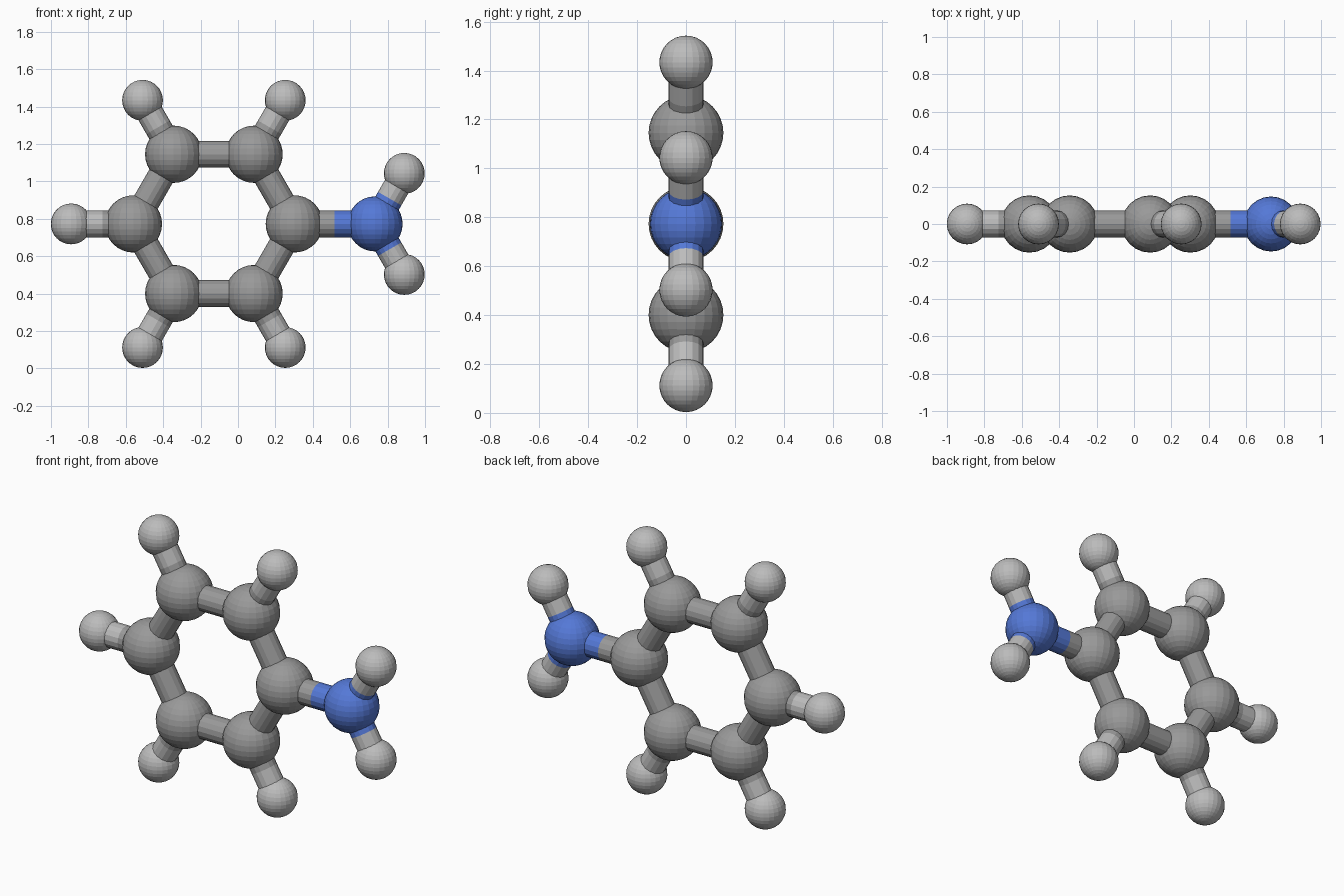
import bpy
from math import sin, cos, pi
from mathutils import Vector

if "Cube" in bpy.data.objects:
    bpy.data.objects.remove(bpy.data.objects["Cube"])


def material(name, rgb):
    m = bpy.data.materials.new(name)
    m.diffuse_color = (*rgb, 1)
    m.use_nodes = True
    m.node_tree.nodes["Principled BSDF"].inputs["Base Color"].default_value = m.diffuse_color
    return m


DARK = material("dark_grey", (0.32, 0.32, 0.32))
LIGHT = material("light_grey", (0.5, 0.5, 0.5))
BLUE = material("blue", (0.09, 0.19, 0.68))

# radius and colour of each kind of ball
KINDS = {"carbon": (0.153, DARK), "hydrogen": (0.109, LIGHT), "nitrogen": (0.147, BLUE)}
ROD_RADIUS = 0.072
CENTRE = Vector((-0.129, 0, 0.773))


def ball(kind, position):
    radius, mat = KINDS[kind]
    bpy.ops.mesh.primitive_uv_sphere_add(segments=24, ring_count=16, radius=radius, location=position)
    ob = bpy.context.object
    ob.name = kind + "_ball"
    ob.data.materials.append(mat)
    return kind, position


def rod(a, b, mat):
    d = b - a
    bpy.ops.mesh.primitive_cylinder_add(vertices=16, radius=ROD_RADIUS, depth=d.length, location=(a + b) / 2)
    ob = bpy.context.object
    ob.name = "bond_rod"
    ob.rotation_euler = d.to_track_quat('Z', 'Y').to_euler()
    ob.data.materials.append(mat)


def bond(first, second):
    # each half takes the colour of its own ball
    (ka, a), (kb, b) = first, second
    mid = (a + b) / 2
    rod(a, mid, KINDS[ka][1])
    rod(mid, b, KINDS[kb][1])


def direction(degrees):
    t = degrees * pi / 180
    return Vector((cos(t), 0, sin(t)))


# six-ball ring
ring = [ball("carbon", CENTRE + 0.43 * direction(60 * i)) for i in range(6)]
for i in range(6):
    bond(ring[i], ring[(i + 1) % 6])

# outer balls on five corners
for i in range(1, 6):
    bond(ring[i], ball("hydrogen", CENTRE + 0.763 * direction(60 * i)))

# blue side group on the sixth corner
nitrogen = ball("nitrogen", CENTRE + Vector((0.862, 0, 0)))
bond(ring[0], nitrogen)
for angle in (60, -60):
    bond(nitrogen, ball("hydrogen", nitrogen[1] + 0.312 * direction(angle)))
